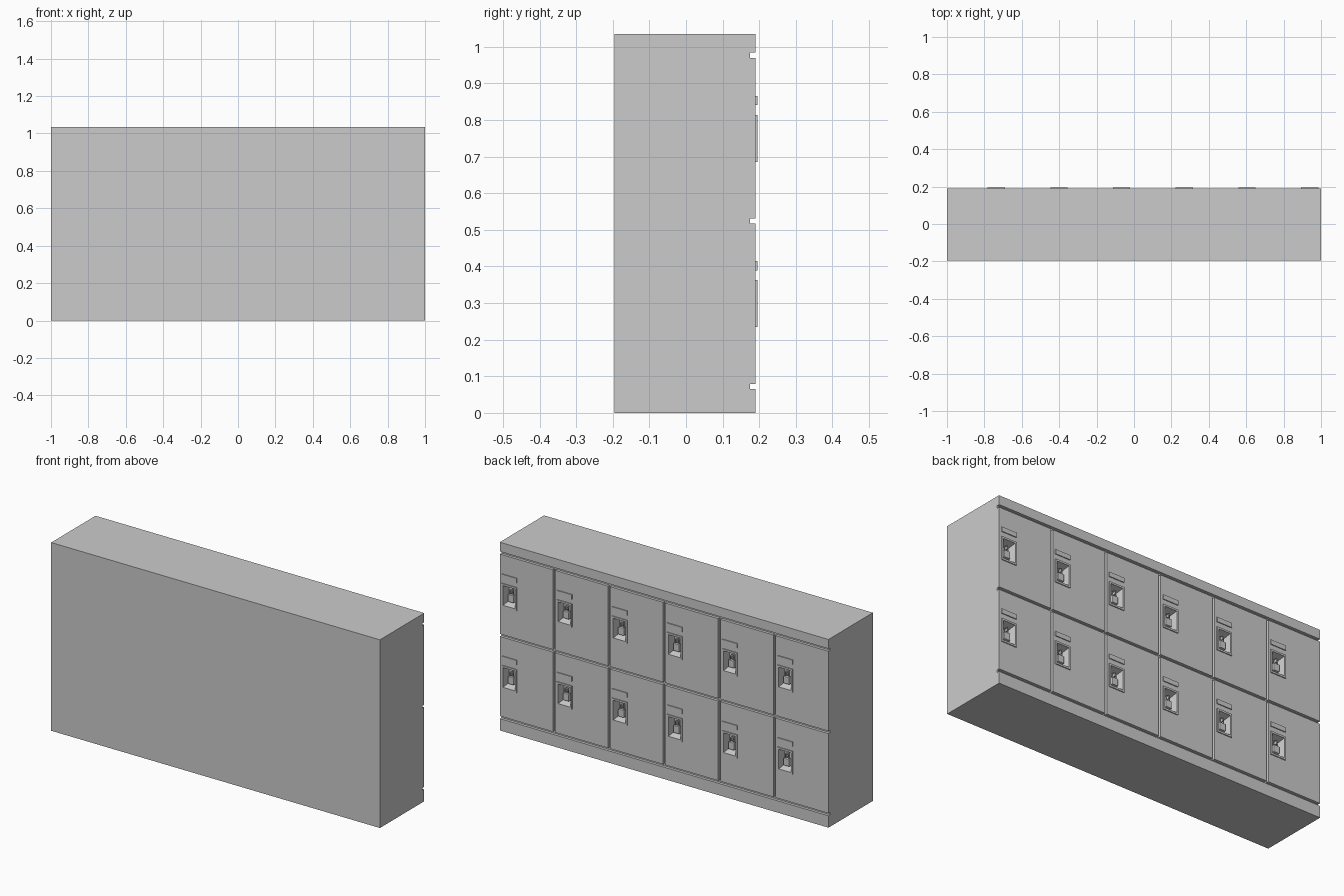
import bpy, bmesh, math
from mathutils import Matrix, Vector

if "Cube" in bpy.data.objects:
    bpy.data.objects.remove(bpy.data.objects["Cube"])

FRONT = 0.19                      # door face
GAP, PITCH = 0.0125, 0.3354       # seam width, column spacing
COLS = [-0.737 + PITCH * i for i in range(6)]
ROWS = [0.299, 0.750]             # lock pocket centres
GROOVES = [0.072, 0.524, 0.977]   # horizontal seams


def add_box(bm, lo, hi):
    lo, hi = Vector(lo), Vector(hi)
    m = Matrix.Translation((lo + hi) / 2) @ Matrix.Diagonal((*(hi - lo), 1))
    bmesh.ops.create_cube(bm, size=1, matrix=m)


def add_loft(bm, rings, centre=(0, 0), ring_shape=False):
    """Rectangles (half width, half height, y) skinned together along y."""
    cx, cz = centre
    loops = [[bm.verts.new((cx + sx * w, y, cz + sz * h))
              for sx, sz in ((-1, -1), (1, -1), (1, 1), (-1, 1))] for w, h, y in rings]
    pairs = list(zip(loops, loops[1:] + loops[:1]))
    for a, b in (pairs if ring_shape else pairs[:-1]):
        for k in range(4):
            n = (k + 1) % 4
            bm.faces.new((a[k], a[n], b[n], b[k]))
    if not ring_shape:
        bm.faces.new(loops[0])
        bm.faces.new(loops[-1])


def to_mesh(bm, name):
    bmesh.ops.recalc_face_normals(bm, faces=bm.faces)
    me = bpy.data.meshes.new(name)
    bm.to_mesh(me)
    bm.free()
    return me


def place(data, name, loc=(0, 0, 0)):
    ob = bpy.data.objects.new(name, data)
    ob.location = loc
    bpy.context.collection.objects.link(ob)
    return ob


# cabinet block
bm = bmesh.new()
add_box(bm, (-1, -0.195, 0), (1, FRONT, 1.035))
cabinet = place(to_mesh(bm, "cabinet"), "cabinet")

# cutters: horizontal seams, then vertical seams and tapered lock pockets
bm = bmesh.new()
for z in GROOVES:
    add_box(bm, (-1.1, 0.175, z - 0.007), (1.1, 0.25, z + 0.007))
cut_h = place(to_mesh(bm, "horizontal_seams"), "horizontal_seam_cutter")

bm = bmesh.new()
for i in range(1, 6):
    x = -1 + PITCH * i - GAP / 2
    add_box(bm, (x - GAP / 2, 0.176, GROOVES[0]), (x + GAP / 2, 0.25, GROOVES[2]))
for x in COLS:
    for z in ROWS:
        add_loft(bm, [(0.030, 0.042, 0.152), (0.037, 0.054, FRONT), (0.037, 0.054, 0.25)], (x, z))
cut_v = place(to_mesh(bm, "pockets_and_seams"), "pocket_cutter")

for cutter in (cut_h, cut_v):
    cutter.hide_render = True
    cutter.hide_set(True)
    mod = cabinet.modifiers.new("cut", 'BOOLEAN')
    mod.operation, mod.solver, mod.object = 'DIFFERENCE', 'EXACT', cutter

# pocket frame
bm = bmesh.new()
add_loft(bm, [(0.046, 0.064, FRONT - 0.001), (0.046, 0.064, 0.195),
              (0.037, 0.054, 0.195), (0.037, 0.054, FRONT - 0.001)], ring_shape=True)
frame = to_mesh(bm, "pocket_frame")

# name card plate
bm = bmesh.new()
add_box(bm, (-0.046, FRONT - 0.001, -0.0125), (0.046, 0.195, 0.0125))
card = to_mesh(bm, "card_plate")

# hasp: back plate with a tab the shackle passes through
bm = bmesh.new()
add_box(bm, (-0.013, 0.151, 0.008), (0.013, 0.156, 0.038))
add_box(bm, (-0.003, 0.155, 0.014), (0.003, 0.182, 0.032))
hasp = to_mesh(bm, "hasp")

# padlock body with chamfered edges
bm = bmesh.new()
add_box(bm, (-0.018, 0.163, -0.034), (0.018, 0.181, 0.006))
bmesh.ops.bevel(bm, geom=bm.edges[:], offset=0.003, segments=2, affect='EDGES', profile=0.5)
lock = to_mesh(bm, "padlock_body")

# padlock shackle
shackle = bpy.data.curves.new("shackle", 'CURVE')
shackle.dimensions = '3D'
shackle.bevel_depth, shackle.bevel_resolution = 0.0028, 1
path = [(-0.011, 0.004)] + [(-0.011 * math.cos(math.pi * k / 8), 0.021 + 0.011 * math.sin(math.pi * k / 8))
                            for k in range(9)] + [(0.011, 0.004)]
sp = shackle.splines.new('POLY')
sp.points.add(len(path) - 1)
for p, (x, z) in zip(sp.points, path):
    p.co = (x, 0.172, z, 1)

# repeat the fittings on all twelve doors
for x in COLS:
    for z in ROWS:
        place(frame, "pocket_frame", (x, 0, z))
        place(card, "card_plate", (x, 0, z + 0.103))
        place(hasp, "hasp", (x, 0, z))
        place(lock, "padlock_body", (x, 0, z))
        place(shackle, "padlock_shackle", (x, 0, z))
